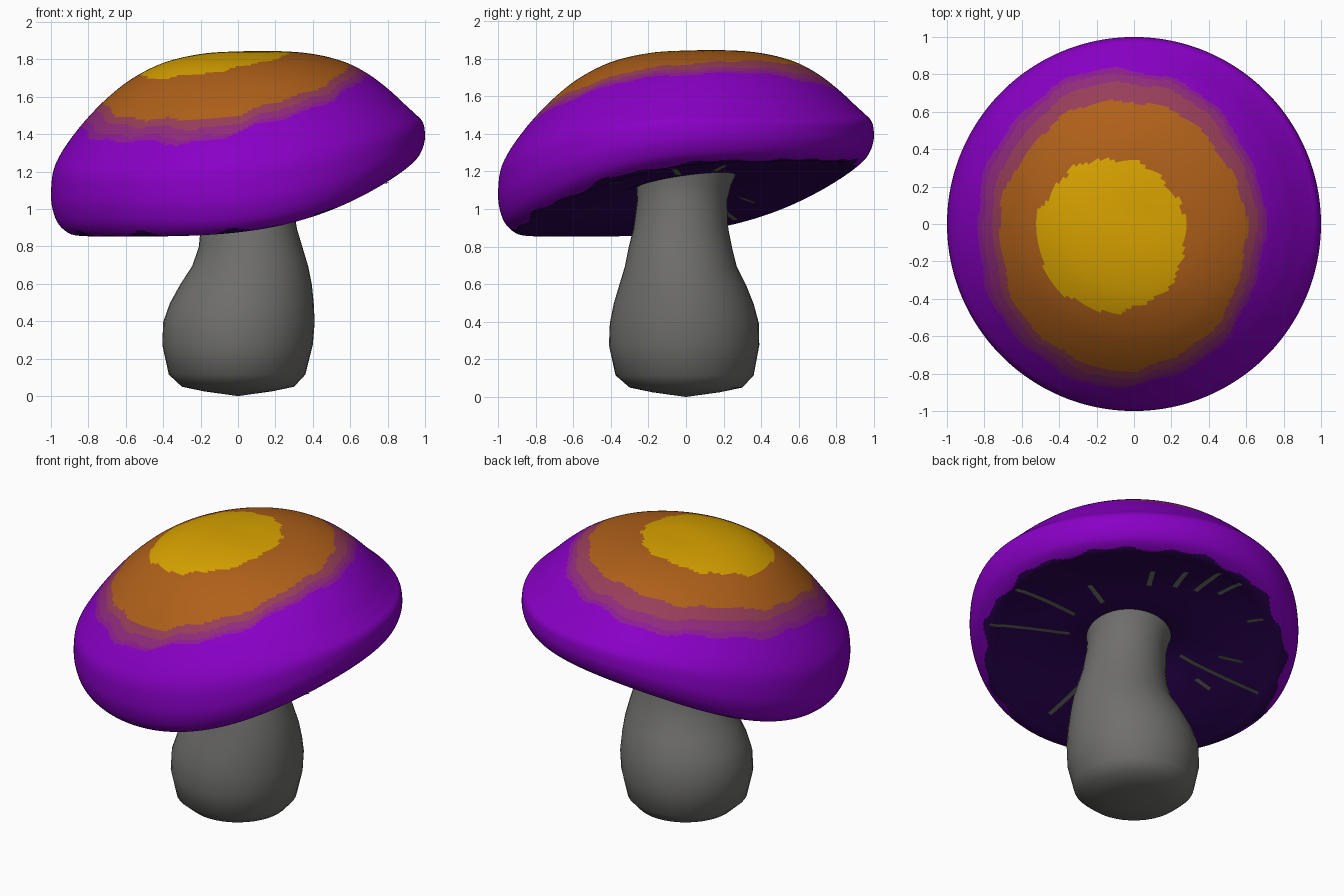
import bpy, bmesh, math
from mathutils import Vector

if "Cube" in bpy.data.objects:
    bpy.data.objects.remove(bpy.data.objects["Cube"])

SEG = 192
STEPS = 10


def material(name, rgb):
    m = bpy.data.materials.new(name)
    m.diffuse_color = (*rgb, 1)
    m.use_nodes = True
    m.node_tree.nodes["Principled BSDF"].inputs["Base Color"].default_value = m.diffuse_color
    return m


yellow = material("yellow", (0.70, 0.37, 0.0))
orange = material("orange", (0.43, 0.118, 0.01))
rose = material("rose", (0.31, 0.048, 0.1))
plum = material("plum", (0.28, 0.024, 0.2))
magenta = material("magenta", (0.265, 0.012, 0.29))
purple = material("purple", (0.25, 0.0, 0.56))
indigo = material("dark indigo", (0.024, 0.001, 0.085))
stem_grey = material("stem grey", (0.16, 0.158, 0.152))


def smooth_rows(rows, steps):
    """Catmull-Rom interpolation through rows of numbers."""
    v = [Vector(r) for r in rows]
    out = []
    for i in range(len(v) - 1):
        p0, p1, p2, p3 = v[max(i - 1, 0)], v[i], v[i + 1], v[min(i + 2, len(v) - 1)]
        for k in range(steps):
            t = k / steps
            out.append(0.5 * (2 * p1 + (p2 - p0) * t + (2 * p0 - 5 * p1 + 4 * p2 - p3) * t * t
                              + (3 * p1 - p0 - 3 * p2 + p3) * t ** 3))
    return out + [v[-1]]


def make_object(name, bm, mats, angle=60):
    me = bpy.data.meshes.new(name)
    bm.to_mesh(me)
    bm.free()
    ob = bpy.data.objects.new(name, me)
    bpy.context.collection.objects.link(ob)
    for m in mats:
        me.materials.append(m)
    bpy.ops.object.select_all(action='DESELECT')
    bpy.context.view_layer.objects.active = ob
    ob.select_set(True)
    bpy.ops.object.shade_smooth_by_angle(angle=math.radians(angle))
    return ob


def skin(rows, point, seg):
    """Closed surface through rings; first and last rows become poles."""
    bm = bmesh.new()
    tag = bm.faces.layers.int.new("row")
    first = bm.verts.new(point(rows[0], 0))
    last = bm.verts.new(point(rows[-1], 0))
    rings = [[bm.verts.new(point(r, math.tau * j / seg)) for j in range(seg)] for r in rows[1:-1]]
    for j in range(seg):
        k = (j + 1) % seg
        bm.faces.new((first, rings[0][j], rings[0][k]))[tag] = 0
        for i in range(len(rings) - 1):
            a, b = rings[i], rings[i + 1]
            bm.faces.new((a[j], b[j], b[k], a[k]))[tag] = i + 1
        bm.faces.new((rings[-1][j], last, rings[-1][k]))[tag] = len(rings)
    bmesh.ops.recalc_face_normals(bm, faces=bm.faces)
    return bm, tag


# Cap profile: radius, height, tilt towards the front left, extra drop at the tilted ends
CAP = [(0, 1.842, 0, 0), (0.2, 1.835, 0.03, 0), (0.4, 1.803, 0.05, 0.005),
       (0.57, 1.74, 0.07, 0.015), (0.7, 1.66, 0.082, 0.03), (0.81, 1.57, 0.088, 0.05),
       (0.89, 1.49, 0.095, 0.06), (0.945, 1.425, 0.108, 0.055), (0.982, 1.36, 0.13, 0.03),
       (0.997, 1.285, 0.155, 0), (0.997, 1.195, 0.175, 0),
       (0.967, 1.11, 0.19, 0), (0.91, 1.06, 0.2, 0), (0.86, 1.055, 0.2, 0),
       (0.8, 1.066, 0.2, 0), (0.6, 1.09, 0.19, 0),
       (0.4, 1.115, 0.155, 0), (0.25, 1.145, 0.1, 0), (0, 1.18, 0, 0)]
LIP = 12 * STEPS
cap_rows = smooth_rows(CAP, STEPS)


def cap_point(row, a):
    r, z, tilt, drop = row
    x, y = r * math.cos(a), r * math.sin(a)
    s = (x + y) / math.sqrt(2) / 0.9
    drop *= 1 if s < 0 else 0.45
    return Vector((x, y, z + tilt * math.sin(math.pi / 2 * s) - drop * s * s))


# Cap top colours: nested wavy ovals (centre x, centre y, radius x, radius y)
OVALS = [(-0.12, -0.06, 0.40, 0.41), (-0.06, -0.06, 0.66, 0.72), (-0.055, -0.03, 0.705, 0.79),
         (-0.065, -0.025, 0.745, 0.83), (-0.07, -0.02, 0.77, 0.85)]


def cap_colour(p):
    for i, (cx, cy, rx, ry) in enumerate(OVALS):
        u, v = (p.x - cx) / rx, (p.y - cy) / ry
        a = math.atan2(v, u)
        wave = 0.010 * math.sin(7 * a + 0.3 * i) + 0.009 * math.sin(16 * a + 0.3 * i)
        if math.hypot(u, v) < 1 + wave * (2 if i == 0 else 1):
            return i
    return 5


bm, tag = skin(cap_rows, cap_point, SEG)
for f in bm.faces:
    c = f.calc_center_median()
    a = math.atan2(c.y, c.x)
    edge = LIP - 1 - 2.5 * math.sin(11 * a) - 2 * math.sin(23 * a + 1)
    if f[tag] >= edge:
        f.material_index = 6
    elif f[tag] < 9 * STEPS:
        f.material_index = cap_colour(c)
    else:
        f.material_index = 5
make_object("cap", bm, [yellow, orange, rose, plum, magenta, purple, indigo])

# Stem: height and extents in x and y
STEM = [(0.005, 0, 0, 0, 0), (0.03, -0.18, 0.18, -0.18, 0.18), (0.055, -0.30, 0.30, -0.30, 0.30),
        (0.12, -0.37, 0.36, -0.375, 0.36), (0.28, -0.405, 0.4, -0.41, 0.39),
        (0.4, -0.4, 0.41, -0.405, 0.387), (0.5, -0.365, 0.405, -0.385, 0.36),
        (0.6, -0.31, 0.395, -0.355, 0.32), (0.7, -0.245, 0.375, -0.325, 0.27),
        (0.8, -0.21, 0.345, -0.305, 0.245), (0.9, -0.2, 0.315, -0.28, 0.225),
        (1.05, -0.2, 0.29, -0.26, 0.22), (1.13, -0.21, 0.285, -0.265, 0.24),
        (1.22, -0.25, 0.31, -0.28, 0.28), (1.25, 0, 0, 0, 0)]


def stem_point(row, a):
    z, x0, x1, y0, y1 = row
    return Vector(((x0 + x1) / 2 + (x1 - x0) / 2 * math.cos(a),
                   (y0 + y1) / 2 + (y1 - y0) / 2 * math.sin(a), z - 0.005))


bm, tag = skin([Vector(r) for r in STEM], stem_point, 40)
make_object("stem", bm, [stem_grey])

# Gills: thin grey radial strips under the cap (angle in degrees, inner and outer radius)
GILLS = [(-5, 0.42, 0.88), (-27, 0.4, 0.9), (22, 0.4, 0.6), (60, 0.5, 0.68), (76, 0.55, 0.75),
         (88, 0.58, 0.86), (98, 0.68, 0.88), (120, 0.72, 0.84), (146, 0.5, 0.68),
         (161, 0.3, 0.82), (174, 0.45, 0.56), (275, 0.4, 0.75)]
bm = bmesh.new()
for deg, inner, outer in GILLS:
    a = math.radians(deg)
    side = Vector((-math.sin(a), math.cos(a), 0)) * 0.018
    prev = None
    for row in (r for r in cap_rows[LIP + 1:] if inner <= r[0] <= outer):
        p = cap_point(row, a) - Vector((0, 0, 0.008))
        pair = (bm.verts.new(p - side), bm.verts.new(p + side))
        if prev:
            f = bm.faces.new((prev[0], prev[1], pair[1], pair[0]))
            f.normal_update()
            if f.normal.z > 0:
                f.normal_flip()
        prev = pair
make_object("gills", bm, [stem_grey])
